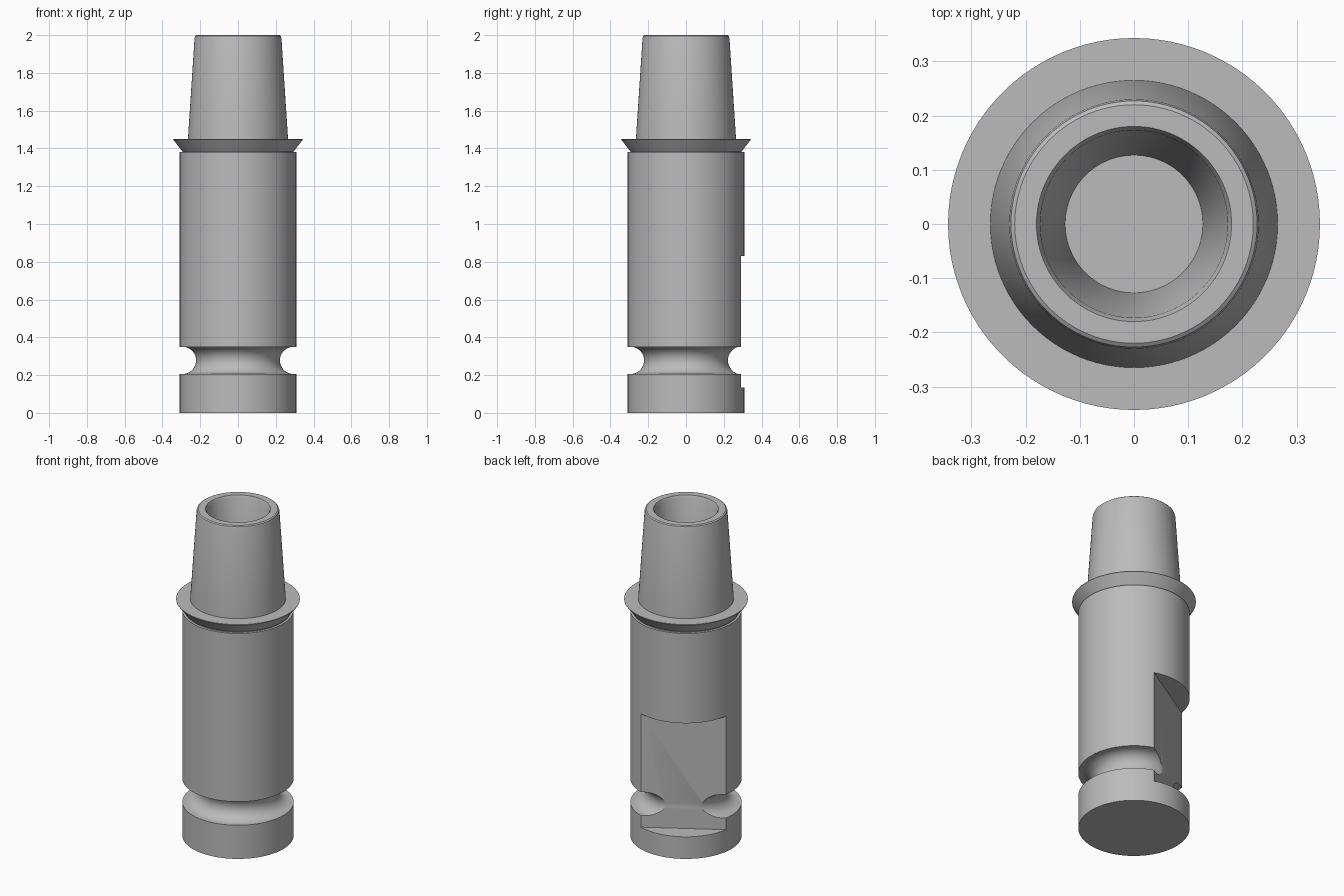
import bpy, bmesh, math
from mathutils import Matrix, Vector

default = bpy.data.objects.get("Cube")
if default:
    bpy.data.objects.remove(default, do_unlink=True)

SEGMENTS = 96
steel = bpy.data.materials.new("grey_steel")
grey = (0.5, 0.5, 0.5, 1)
steel.diffuse_color = grey
steel.use_nodes = True
steel.node_tree.nodes["Principled BSDF"].inputs["Base Color"].default_value = grey


def add_object(name, bm):
    bmesh.ops.recalc_face_normals(bm, faces=bm.faces)
    mesh = bpy.data.meshes.new(name)
    bm.to_mesh(mesh)
    bm.free()
    mesh.materials.append(steel)
    obj = bpy.data.objects.new(name, mesh)
    bpy.context.collection.objects.link(obj)
    return obj


def revolve(name, profile, closed=False):
    """Turn a (radius, height) profile about the z axis."""
    bm = bmesh.new()
    verts = [bm.verts.new((r, 0, z)) for r, z in profile]
    edges = [bm.edges.new(pair) for pair in zip(verts, verts[1:])]
    if closed:
        edges.append(bm.edges.new((verts[-1], verts[0])))
    bmesh.ops.spin(bm, geom=verts + edges, cent=(0, 0, 0), axis=(0, 0, 1),
                   angle=math.tau, steps=SEGMENTS)
    bmesh.ops.remove_doubles(bm, verts=bm.verts, dist=0.0002)
    return add_object(name, bm)


def select_only(obj):
    bpy.ops.object.select_all(action='DESELECT')
    obj.select_set(True)
    bpy.context.view_layer.objects.active = obj


# Shank with a round groove near its foot
R = 0.309
groove_z, groove_r, groove_centre = 0.278, 0.072, 0.294
groove = [(groove_centre - groove_r * math.cos(a), groove_z + groove_r * math.sin(a))
          for a in (math.radians(-90 + 10 * i) for i in range(19))]
shank = revolve("shank", [(0, 0), (R, 0), (R, groove_z - groove_r)] + groove
                + [(R, groove_z + groove_r), (R, 1.38), (0, 1.38)])

# Clamping flat milled into the side of the shank
flat_low, flat_high, flat_distance = 0.135, 0.83, 0.199
bm = bmesh.new()
bmesh.ops.create_cube(bm, size=1)
bmesh.ops.scale(bm, vec=(0.4, 1, flat_high - flat_low), verts=bm.verts)
bmesh.ops.translate(bm, vec=Vector((flat_distance + 0.2, 0, (flat_low + flat_high) / 2)),
                    verts=bm.verts)
bmesh.ops.rotate(bm, cent=(0, 0, 0), verts=bm.verts,
                 matrix=Matrix.Rotation(math.radians(121), 3, 'Z'))
cutter = add_object("flat_cutter", bm)
cutter.hide_render = True
cut = shank.modifiers.new("flat", 'BOOLEAN')
cut.operation = 'DIFFERENCE'
cut.solver = 'EXACT'
cut.object = cutter
select_only(shank)
bpy.ops.object.modifier_apply(modifier=cut.name)
bpy.data.objects.remove(cutter, do_unlink=True)

# Flared collar
collar = revolve("collar", [(0.2, 1.375), (0.295, 1.375), (0.295, 1.385),
                            (0.343, 1.447), (0.343, 1.45), (0.2, 1.45)], closed=True)

# Tapered nose with a blind tapered bore
nose = revolve("tapered_nose", [(0, 1.385), (0.266, 1.385), (0.265, 1.45),
                                (0.23, 1.985), (0.227, 1.995), (0.22, 2.0),
                                (0.18, 2.0), (0.173, 1.985), (0.127, 1.4), (0, 1.4)])

for part in (shank, collar, nose):
    select_only(part)
    bpy.ops.object.shade_smooth_by_angle(angle=math.radians(30))
